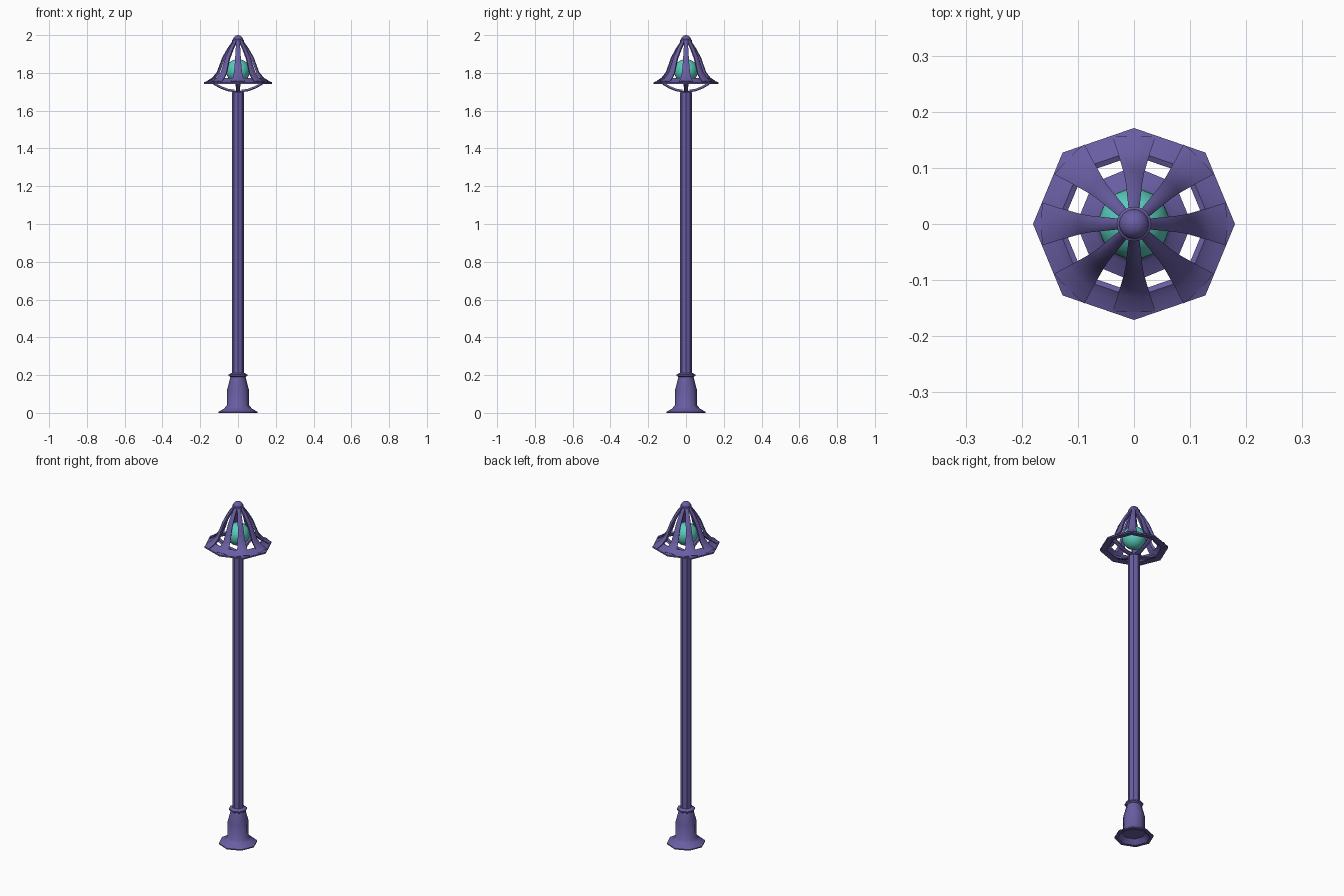
import bpy
from math import pi, sin, cos

if "Cube" in bpy.data.objects:
    bpy.data.objects.remove(bpy.data.objects["Cube"])


def material(name, rgb):
    m = bpy.data.materials.new(name)
    m.diffuse_color = (*rgb, 1)
    m.use_nodes = True
    m.node_tree.nodes["Principled BSDF"].inputs["Base Color"].default_value = m.diffuse_color
    return m


METAL = material("painted_metal", (0.14, 0.11, 0.36))
GLASS = material("teal_glass", (0.10, 0.60, 0.50))


def radial(a, r):
    # the lantern is slightly narrower front to back
    return (r * cos(a), r * sin(a) * (0.95 if abs(cos(a)) < 0.01 else 1))


def finish(name, verts, faces, mat, angle):
    me = bpy.data.meshes.new(name)
    me.from_pydata(verts, [], faces)
    ob = bpy.data.objects.new(name, me)
    bpy.context.collection.objects.link(ob)
    me.materials.append(mat)
    bpy.ops.object.select_all(action='DESELECT')
    ob.select_set(True)
    bpy.context.view_layer.objects.active = ob
    bpy.ops.object.mode_set(mode='EDIT')
    bpy.ops.mesh.select_all(action='SELECT')
    bpy.ops.mesh.normals_make_consistent(inside=False)
    bpy.ops.object.mode_set(mode='OBJECT')
    bpy.ops.object.shade_smooth_by_angle(angle=angle)
    return ob


def lathe(name, profile, sides, mat=METAL, closed=False, squash=False, angle=0.6):
    n, verts, faces = len(profile), [], []
    for i in range(sides):
        a = 2 * pi * i / sides
        for r, z in profile:
            x, y = radial(a, r) if squash else (r * cos(a), r * sin(a))
            verts.append((x, y, z))
    for i in range(sides):
        j = (i + 1) % sides
        for k in range(n if closed else n - 1):
            l = (k + 1) % n
            faces.append((i * n + k, j * n + k, j * n + l, i * n + l))
    if not closed:
        faces += [[i * n for i in range(sides)],
                  [i * n + n - 1 for i in range(sides)]]
    return finish(name, verts, faces, mat, angle)


def bars(name, path, count, thick):
    # curved bars repeated around the axis; path rows are r, z, half width
    verts, faces = [], []
    for b in range(count):
        a = 2 * pi * b / count
        tx, ty = -sin(a), cos(a)
        o = len(verts)
        for k, (r, z, w) in enumerate(path):
            p, q = path[max(k - 1, 0)], path[min(k + 1, len(path) - 1)]
            dr, dz = q[0] - p[0], q[1] - p[1]
            d = (dr * dr + dz * dz) ** 0.5
            nr, nz = -dz / d * thick, dr / d * thick
            for s, t in ((-1, 0.25), (-0.5, 0), (0.5, 0), (1, 0.25), (0.7, 1), (-0.7, 1)):
                x, y = radial(a, r + nr * t)
                verts.append((x + tx * w * s, y + ty * w * s, z + nz * t))
        for k in range(len(path) - 1):
            for c in range(6):
                d = (c + 1) % 6
                faces.append((o + k * 6 + c, o + k * 6 + d,
                              o + k * 6 + 6 + d, o + k * 6 + 6 + c))
        faces += [[o + c for c in range(6)],
                  [len(verts) - 6 + c for c in range(6)]]
    return finish(name, verts, faces, METAL, 0.7)


# Flared octagonal foot, hollow underneath, with a collar on top
lathe("base", [(0.06, 0.025), (0.085, 0), (0.103, 0), (0.103, 0.006), (0.075, 0.022),
               (0.058, 0.04), (0.057, 0.125), (0.040, 0.19), (0.049, 0.196),
               (0.049, 0.203), (0.032, 0.212)], 8, angle=0.8)
lathe("pole", [(0.031, 0.19), (0.031, 1.695), (0.022, 1.705)], 8)

# Lantern: lower arms, octagonal rim, bell-shaped ribs
bars("lower_arms", [(0.02, 1.698, 0.014), (0.055, 1.703, 0.012), (0.095, 1.718, 0.011),
                    (0.125, 1.735, 0.013), (0.15, 1.752, 0.018)], 4, 0.013)
lathe("lantern_rim", [(0.180, 1.742), (0.180, 1.750), (0.155, 1.760), (0.138, 1.773),
                      (0.128, 1.768), (0.145, 1.745)], 8, closed=True, squash=True, angle=0.7)
bars("lantern_ribs", [(0.165, 1.757, 0.038), (0.137, 1.774, 0.029), (0.113, 1.803, 0.022),
                      (0.099, 1.84, 0.018), (0.083, 1.883, 0.015), (0.055, 1.932, 0.012),
                      (0.035, 1.960, 0.010), (0.026, 1.978, 0.009)], 8, -0.016 * -1)

# Cap and round finial
lathe("cap_collar", [(0.022, 1.958), (0.031, 1.966), (0.031, 1.975), (0.022, 1.982)], 16)
lathe("finial", [(0.027 * cos(t * pi / 16), 1.973 + 0.027 * sin(t * pi / 16))
                 for t in range(-4, 8)] + [(0.001, 2.0)], 16)

# Glass globe
bpy.ops.mesh.primitive_uv_sphere_add(segments=24, ring_count=16, radius=0.063,
                                     location=(0, 0, 1.81))
globe = bpy.context.object
globe.name = "glass_globe"
globe.data.materials.append(GLASS)
bpy.ops.object.shade_smooth()
